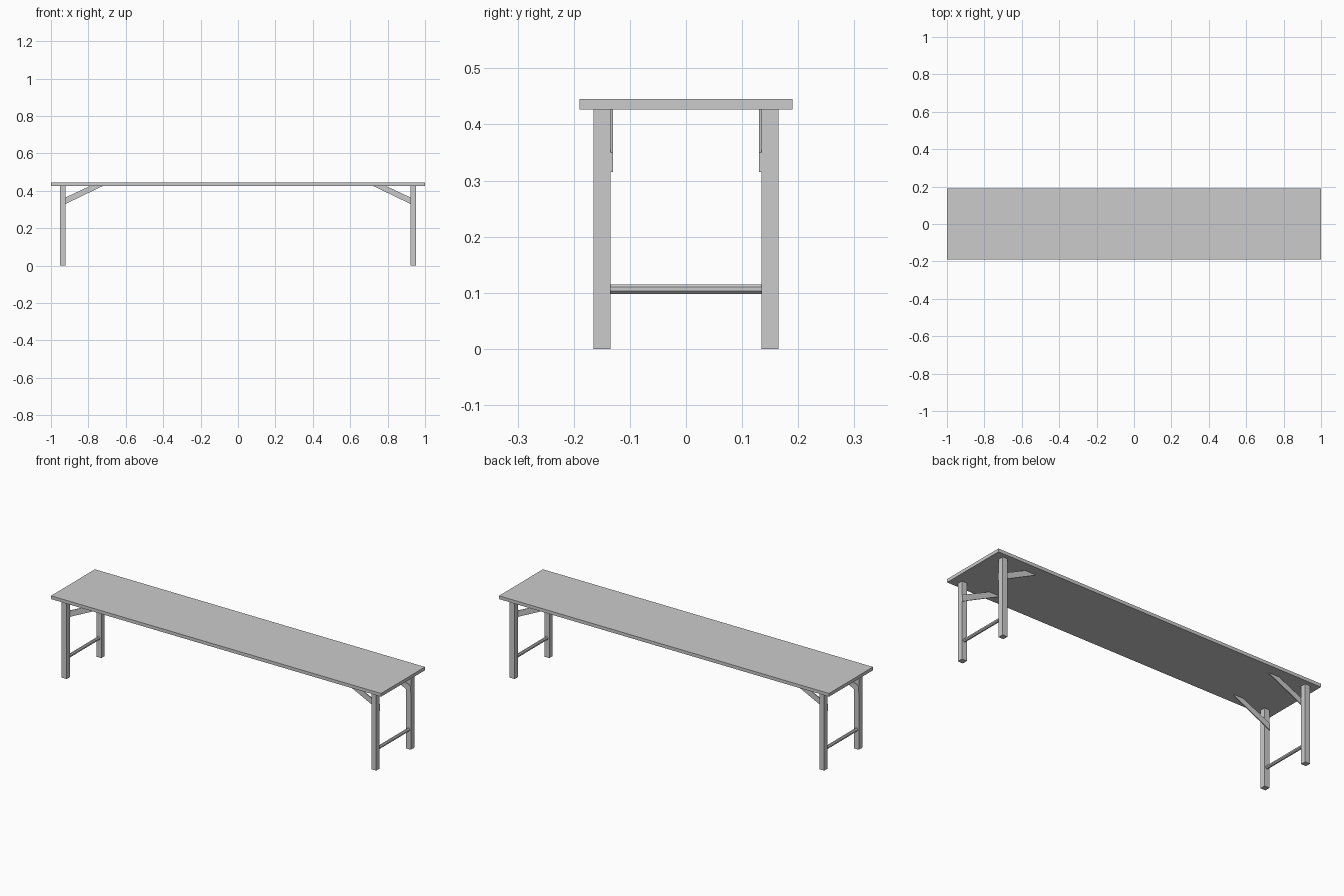
import bpy, bmesh, math

if "Cube" in bpy.data.objects:
    bpy.data.objects.remove(bpy.data.objects["Cube"])

def finish(name, bm):
    bmesh.ops.recalc_face_normals(bm, faces=bm.faces)
    me = bpy.data.meshes.new(name)
    bm.to_mesh(me)
    bm.free()
    ob = bpy.data.objects.new(name, me)
    bpy.context.collection.objects.link(ob)
    return ob

def box(name, lo, hi):
    bm = bmesh.new()
    bmesh.ops.create_cube(bm, size=1)
    for v in bm.verts:
        v.co = [(a + b) / 2 + c * (b - a) for a, b, c in zip(lo, hi, v.co)]
    return finish(name, bm)

def prism(name, profile, a, b, axis_y=True):
    # extrude an x-z profile along y from a to b
    bm = bmesh.new()
    face = bm.faces.new([bm.verts.new((x, a, z)) for x, z in profile])
    ext = bmesh.ops.extrude_face_region(bm, geom=[face])["geom"]
    bmesh.ops.translate(bm, vec=(0, b - a, 0),
                        verts=[g for g in ext if isinstance(g, bmesh.types.BMVert)])
    return finish(name, bm)

UNDER, TOP = 0.427, 0.445
LEG_X0, LEG_X1 = 0.923, 0.953
LEG_Y0, LEG_Y1 = 0.135, 0.165

# seat board
box("seat", (-1, -0.19, UNDER), (1, 0.19, TOP))

for sx, end in ((-1, "left"), (1, "right")):
    xs = sorted((sx * LEG_X0, sx * LEG_X1))
    for sy, side in ((-1, "front"), (1, "back")):
        # square leg
        ys = sorted((sy * LEG_Y0, sy * LEG_Y1))
        box(f"{end}_{side}_leg", (xs[0], ys[0], 0), (xs[1], ys[1], UNDER))
        # flat diagonal brace on the inner face of the leg
        brace = [(0.953, 0.315), (0.953, 0.350), (0.788, UNDER), (0.720, UNDER)]
        prism(f"{end}_{side}_brace", [(sx * x, z) for x, z in brace],
              sy * 0.130, sy * LEG_Y0)
    # round cross bar between the two legs
    cx, cz, r = sx * 0.938, 0.1065, 0.0092
    ring = [(cx + r * math.cos(math.pi * (i + 0.5) / 4),
             cz + r * math.sin(math.pi * (i + 0.5) / 4)) for i in range(8)]
    prism(f"{end}_cross_bar", ring, -LEG_Y0, LEG_Y0)
